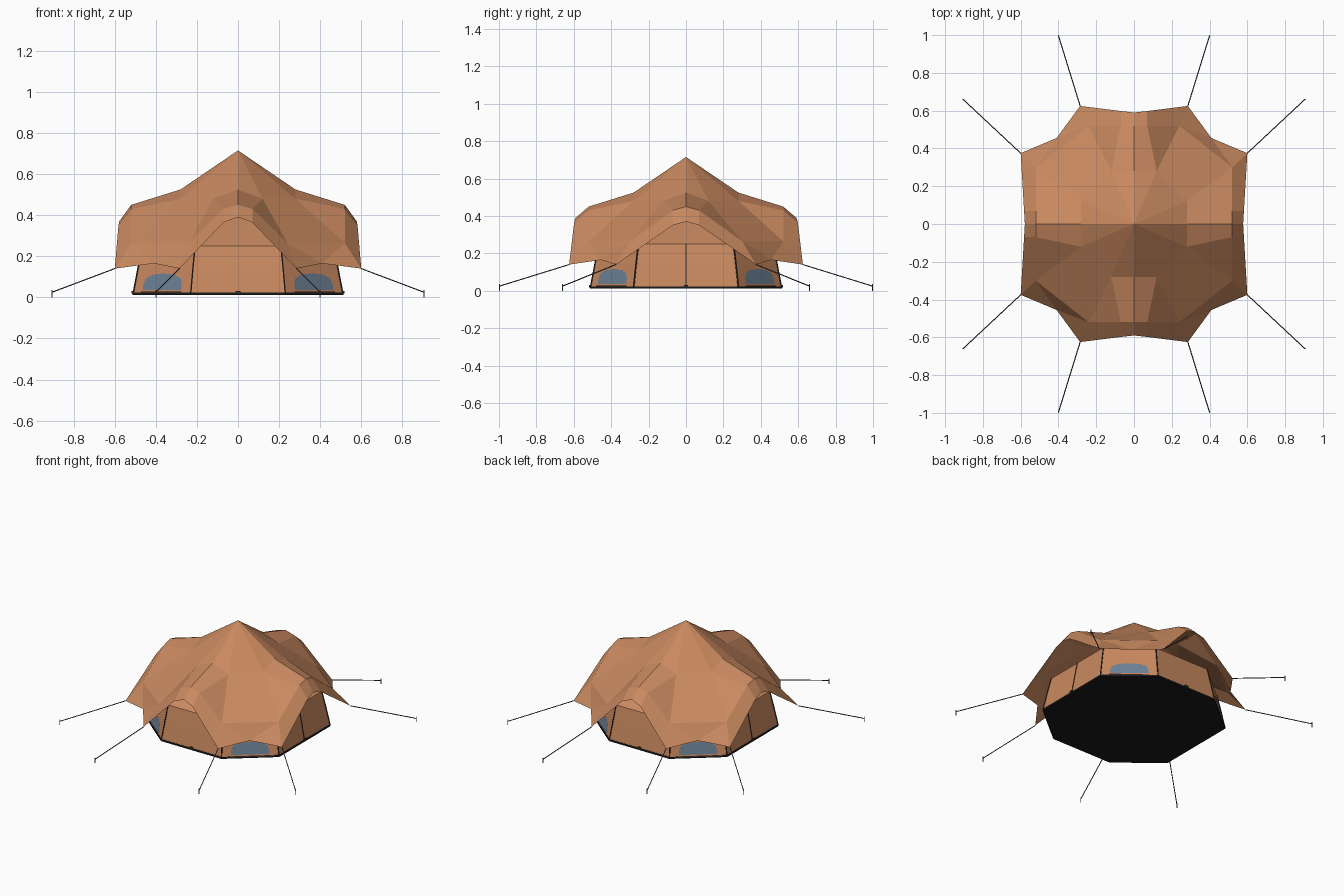
import bpy
import bmesh
from mathutils import Vector

default = bpy.data.objects.get("Cube")
if default:
    bpy.data.objects.remove(default)


def material(name, color):
    mat = bpy.data.materials.new(name)
    mat.use_nodes = True
    mat.diffuse_color = (*color, 1)
    bsdf = next(n for n in mat.node_tree.nodes if n.type == "BSDF_PRINCIPLED")
    bsdf.inputs["Base Color"].default_value = (*color, 1)
    bsdf.inputs["Roughness"].default_value = 0.9
    return mat


canvas = material("orange canvas", (0.58, 0.25, 0.115))
glass = material("blue window", (0.15, 0.22, 0.30))
black = material("black groundsheet", (0.01, 0.01, 0.01))
trim = material("dark trim", (0.035, 0.025, 0.02))
cord = material("grey cord", (0.10, 0.10, 0.10))


def finish(name, bm, mat):
    mesh = bpy.data.meshes.new(name)
    bm.to_mesh(mesh)
    bm.free()
    mesh.materials.append(mat)
    obj = bpy.data.objects.new(name, mesh)
    bpy.context.collection.objects.link(obj)
    return obj


def rod(name, points, radius, mat, sides=6):
    """Thin straight rods joining the points."""
    bm = bmesh.new()
    for a, b in zip(points, points[1:]):
        a, b = Vector(a), Vector(b)
        made = bmesh.ops.create_cone(bm, cap_ends=True, segments=sides, radius1=radius,
                                     radius2=radius, depth=(b - a).length)
        turn = Vector((0, 0, 1)).rotation_difference(b - a).to_matrix().to_4x4()
        turn.translation = (a + b) / 2
        bmesh.ops.transform(bm, matrix=turn, verts=made["verts"])
    return finish(name, bm, mat)


def box(name, center, size, mat):
    bm = bmesh.new()
    bmesh.ops.create_cube(bm, size=1)
    bmesh.ops.scale(bm, vec=size, verts=bm.verts)
    bmesh.ops.translate(bm, vec=center, verts=bm.verts)
    return finish(name, bm, mat)


def stacked(name, outline, levels, mat):
    """Closed solid of the outline scaled at each (scale, height) level."""
    bm = bmesh.new()
    rings = [[bm.verts.new((x * s, y * s, z)) for x, y in outline] for s, z in levels]
    n = len(outline)
    for low, high in zip(rings, rings[1:]):
        for i in range(n):
            j = (i + 1) % n
            bm.faces.new((low[i], low[j], high[j], high[i]))
    bm.faces.new(rings[0][::-1])
    bm.faces.new(rings[-1])
    return finish(name, bm, mat)


# Flysheet: one quarter, lettered from the peak outward, then mirrored
peak = [(0, 0, 0.715)]
shoulder = [(0, -0.28, 0.525), (0.12, -0.28, 0.48), (0.28, -0.12, 0.48), (0.28, 0, 0.525)]
eave = [(0, -0.52, 0.45), (0.07, -0.52, 0.43), (0.24, -0.52, 0.265),
        (0.52, -0.3, 0.265), (0.52, -0.07, 0.43), (0.52, 0, 0.45)]
rim = [(0, -0.59, 0.39), (0.07, -0.598, 0.365), (0.285, -0.625, 0.14), (0.41, -0.455, 0.165),
       (0.6, -0.375, 0.14), (0.582, -0.07, 0.35), (0.578, 0, 0.37)]
bm = bmesh.new()
corners = dict(zip("abcdefghijklmnopqr", [bm.verts.new(p) for p in peak + shoulder + eave + rim]))
for panel in "abc acd ade bcgf chg cdih dji dekj fgml ghnm hon hio ipo ijqp jkrq".split():
    bm.faces.new([corners[letter] for letter in panel])
bmesh.ops.recalc_face_normals(bm, faces=bm.faces)
if sum(f.normal.z for f in bm.faces) < 0:
    bmesh.ops.reverse_faces(bm, faces=bm.faces)
flysheet = finish("flysheet", bm, canvas)
mirror = flysheet.modifiers.new("quarters", "MIRROR")
mirror.use_axis = (True, True, False)

# Inner tent and groundsheet
octagon = [(0.23, -0.51), (0.51, -0.28), (0.51, 0.28), (0.23, 0.51),
           (-0.23, 0.51), (-0.51, 0.28), (-0.51, -0.28), (-0.23, -0.51)]
levels = [(1, 0.02), (0.955, 0.14), (0.91, 0.25), (0.3, 0.46)]
stacked("inner_tent", octagon, levels, canvas)
stacked("groundsheet", octagon, [(1.005, 0.012), (1.005, 0.024)], black)


def wall_line(x, y):
    """Path up the inner wall above a point of the floor outline."""
    return [(x * s, y * s, z) for s, z in levels[:3]]


# Corner piping
for i, (x, y) in enumerate(octagon):
    rod(f"corner_piping_{i}", wall_line(x, y), 0.004, trim)

# Door zips on both sides, sliders on all four straight walls
for side, label in ((1, "left"), (-1, "right")):
    rod(f"door_zip_{label}", wall_line(side * 0.51, 0), 0.003, trim)
    box(f"zip_slider_{label}", (side * 0.512, 0, 0.025), (0.012, 0.022, 0.014), trim)
for side, label in ((1, "back"), (-1, "front")):
    box(f"hem_toggle_{label}", (0, side * 0.512, 0.025), (0.022, 0.012, 0.014), trim)

# Windows on the diagonal walls
half = [(0.17, 0.036), (0.16, 0.06), (0.19, 0.092), (0.3, 0.11)]
shape = half + [(0.5, 0.117)] + [(1 - t, z) for t, z in half[::-1]]
sill = [(0.15, 0.022), (0.15, 0.029), (0.85, 0.029), (0.85, 0.022)]


def wall_plate(name, start, end, outline, lift, mat):
    a, b = Vector((*start, 0)), Vector((*end, 0))
    outward = (a + b).normalized()
    bm = bmesh.new()
    verts = []
    for t, z in outline:
        lean = 1 - 0.045 * (z - 0.02) / 0.12
        point = a.lerp(b, t) * lean + outward * lift
        verts.append(bm.verts.new((point.x, point.y, z)))
    face = bm.faces.new(verts)
    face.normal_update()
    if face.normal.dot(outward) < 0:
        face.normal_flip()
    return finish(name, bm, mat)


for i in range(0, 8, 2):
    wall_plate(f"window_{i // 2}", octagon[i], octagon[i + 1], shape, 0.005, glass)
    wall_plate(f"window_sill_{i // 2}", octagon[i], octagon[i + 1], sill, 0.007, trim)

# Guy ropes and pegs
guys = [((0.6, 0.375, 0.14), (0.905, 0.66, 0.025)),
        ((0.285, 0.625, 0.14), (0.4, 0.997, 0.025))]
count = 0
for sx in (1, -1):
    for sy in (1, -1):
        for top, foot in guys:
            top, foot = [Vector((p[0] * sx, p[1] * sy, p[2])) for p in (top, foot)]
            rod(f"guy_rope_{count}", [top, foot], 0.003, cord)
            rod(f"peg_{count}", [(foot.x, foot.y, 0), (foot.x, foot.y, 0.036)], 0.003, cord)
            count += 1
